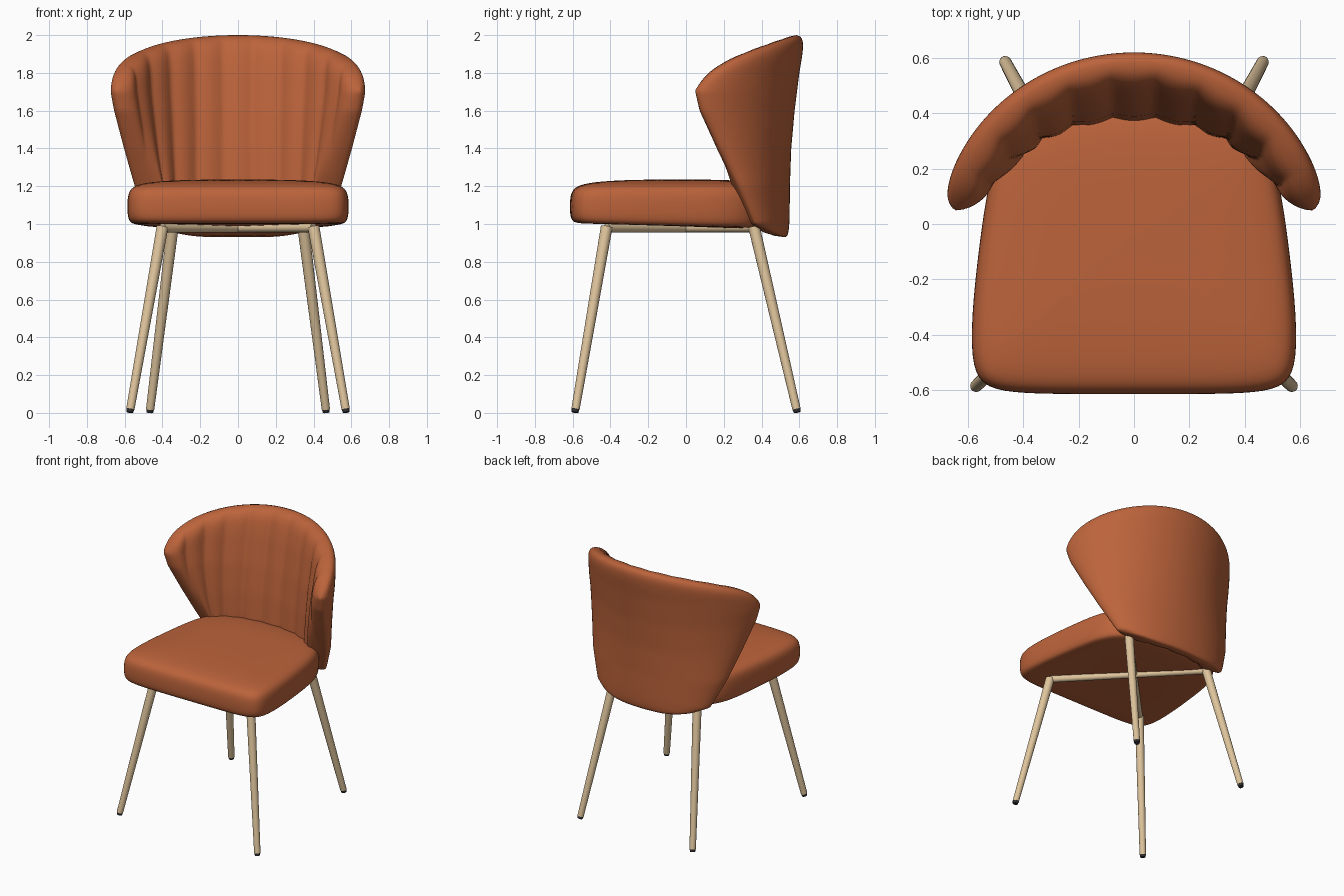
import bpy, bmesh, math
from mathutils import Vector

if "Cube" in bpy.data.objects:
    bpy.data.objects.remove(bpy.data.objects["Cube"])


def material(name, rgb):
    m = bpy.data.materials.new(name)
    m.use_nodes = True
    m.diffuse_color = (*rgb, 1)
    m.node_tree.nodes["Principled BSDF"].inputs["Base Color"].default_value = (*rgb, 1)
    return m


FABRIC = material("terracotta fabric", (0.50, 0.125, 0.043))
WOOD = material("pale wood", (0.73, 0.55, 0.33))
RUBBER = material("dark rubber", (0.03, 0.03, 0.035))


def finish(name, bm, mat, angle=60):
    bmesh.ops.recalc_face_normals(bm, faces=bm.faces)
    mesh = bpy.data.meshes.new(name)
    bm.to_mesh(mesh)
    bm.free()
    mesh.materials.append(mat)
    obj = bpy.data.objects.new(name, mesh)
    bpy.context.collection.objects.link(obj)
    bpy.ops.object.select_all(action="DESELECT")
    obj.select_set(True)
    bpy.context.view_layer.objects.active = obj
    bpy.ops.object.shade_smooth_by_angle(angle=math.radians(angle))
    return obj


def rod(name, a, b, r1, r2, mat):
    """Tapered round bar from a to b."""
    a, b = Vector(a), Vector(b)
    bm = bmesh.new()
    bmesh.ops.create_cone(bm, cap_ends=True, segments=16, radius1=r1, radius2=r2, depth=(b - a).length)
    turn = (b - a).to_track_quat("Z", "Y")
    for v in bm.verts:
        v.co = turn @ v.co + (a + b) / 2
    return finish(name, bm, mat)


def lookup(table, z):
    """Straight interpolation in rows that start with a height."""
    for lo, hi in zip(table, table[1:]):
        if z <= hi[0]:
            t = max(0, (z - lo[0]) / (hi[0] - lo[0]))
            return [p + (q - p) * t for p, q in zip(lo[1:], hi[1:])]
    return table[-1][1:]


# Seat cushion: one outline lofted through scaled rings, underside sloping back
half = [(0, -.615), (.3, -.615), (.48, -.608), (.57, -.57), (.59, -.45), (.582, -.28), (.562, -.1),
        (.535, .1), (.5, .25), (.42, .37), (.25, .43), (0, .45)]
outline = half + [(-x, y) for x, y in half[-2:0:-1]]
rings = [(.5, 1.0), (.92, 1.0), (.98, 1.012), (1, 1.05), (1, 1.135), (.98, 1.18), (.92, 1.208), (.75, 1.226), (.4, 1.236)]
bm = bmesh.new()
loops = [[bm.verts.new((x * s, y * s, z - (.022 * (y + .6) if z < 1.04 else 0))) for x, y in outline]
         for s, z in rings]
for low, high in zip(loops, loops[1:]):
    for i in range(len(outline)):
        j = (i + 1) % len(outline)
        bm.faces.new((low[i], low[j], high[j], high[i]))
bm.faces.new(loops[0])
bm.faces.new(loops[-1])
seat = finish("seat_cushion", bm, FABRIC)
seat.modifiers.new("round", "SUBSURF").levels = 2
seat.modifiers["round"].render_levels = 2

# Backrest: flared shell with a fluted inner face and rounded rim
EDGE = [(.93, .30, .49), (.96, .39, .44), (1.0, .475, .37), (1.2, .565, .28), (1.4, .625, .18),
        (1.6, .68, .085), (1.7, .70, .06), (1.8, .70, .07), (2.0, .70, .10)]
CENTRE = [(.93, .548), (1.2, .55), (1.4, .557), (1.6, .575), (1.8, .6), (2.0, .635)]
THICK = [(.93, .13), (1.2, .17), (1.6, .15), (2.0, .125)]
SPAN = math.radians(80)
NU, NV = 120, 44


def shell_point(i, j, inner):
    # Sample positions crowd towards the rim so that it rounds smoothly
    s, q = 2 * i / NU - 1, 2 * j / NV - 1
    u = .3 * s + .7 * math.sin(s * math.pi / 2)
    w = .25 * q + .75 * math.sin(q * math.pi / 2)
    low = .93 + .05 * u ** 4
    high = 2.0 - .2 * u * u - .09 * u ** 12
    z = low + (high - low) * (w + 1) / 2
    ex, ey = lookup(EDGE, z)
    cy, = lookup(CENTRE, z)
    thick, = lookup(THICK, z)
    a = u * SPAN
    depth = (cy - ey) / (1 - math.cos(SPAN))
    wide = ex / math.sin(SPAN)
    p = Vector((wide * math.sin(a), cy - depth * (1 - math.cos(a)), z))
    inward = Vector((-depth * math.sin(a), -wide * math.cos(a), 0)).normalized()
    rim = math.sqrt(max(0, 1 - u ** 14)) * math.sqrt(max(0, 1 - w ** 14))
    inset = (.28 + .12 * w) * thick
    offset = inset * (1 - rim)
    if inner:
        # Flutes run upright, so their pitch follows the width
        flute = .016 * abs(math.cos(math.pi * u * ex / .13)) - .008
        offset = inset + rim * (thick - inset + flute)
    return p + inward * offset


bm = bmesh.new()
for inner in (False, True):
    grid = [[bm.verts.new(shell_point(i, j, inner)) for j in range(NV + 1)] for i in range(NU + 1)]
    for i in range(NU):
        for j in range(NV):
            bm.faces.new((grid[i][j], grid[i + 1][j], grid[i + 1][j + 1], grid[i][j + 1]))
bmesh.ops.remove_doubles(bm, verts=bm.verts, dist=.0004)
finish("backrest_shell", bm, FABRIC, 80)

# Splayed legs, dark foot tips and the crossed bars under the seat
for end, top, foot in (("front", (.40, -.42, .985), (.57, -.585, .02)),
                       ("back", (.345, .36, .985), (.465, .585, .02))):
    for side, k in (("left", 1), ("right", -1)):
        t, f = Vector((k * top[0], *top[1:])), Vector((k * foot[0], *foot[1:]))
        rod(f"{end}_{side}_leg", f, t, .022, .031, WOOD)
        tip = f + (f - t).normalized() * .018
        rod(f"{end}_{side}_foot_tip", tip, f, .018, .021, RUBBER)
        rod(f"{end}_{side}_cross_bar", t + Vector((0, 0, -.005)), (0, 0, .978), .024, .022, WOOD)
